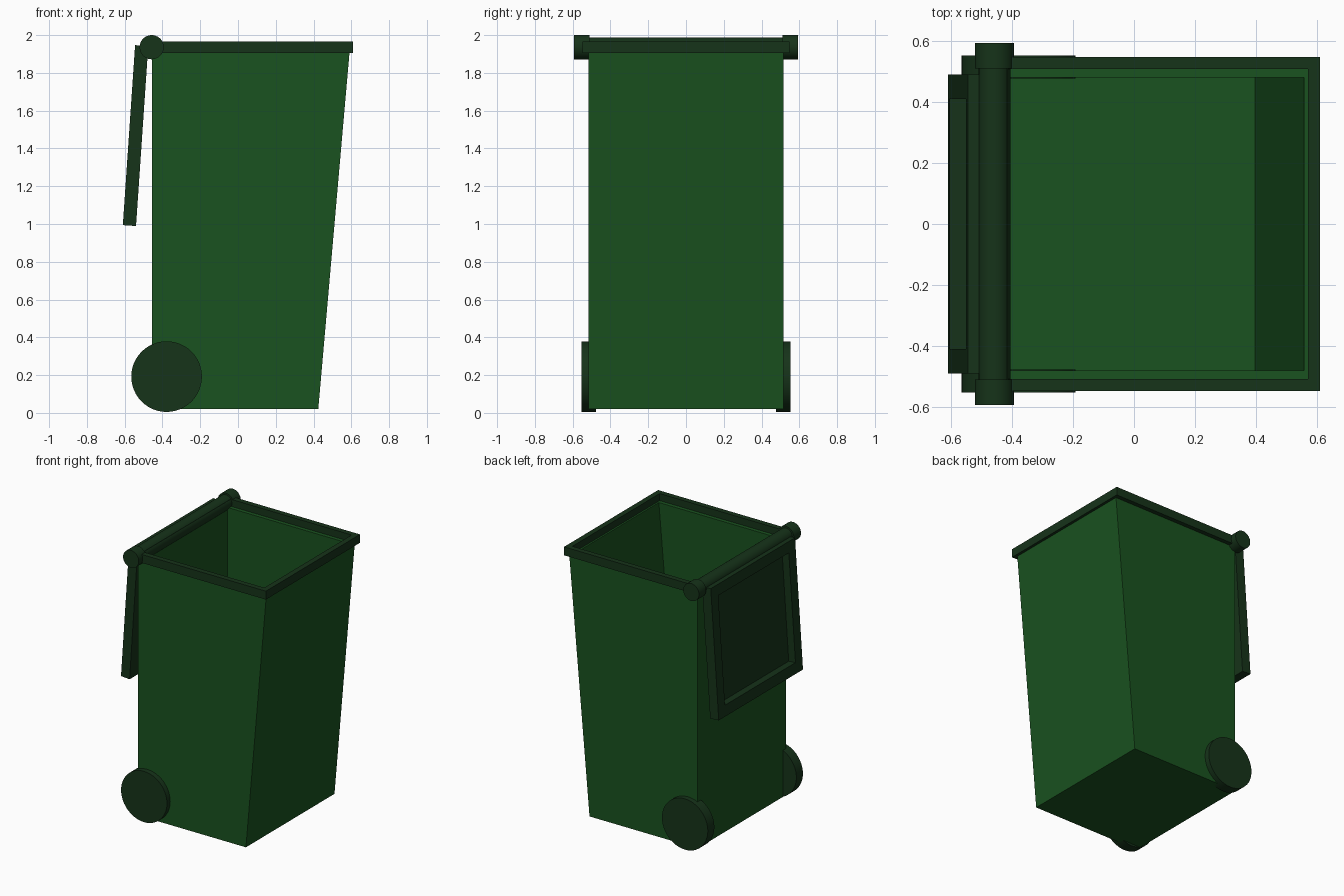
import bpy, bmesh, math

if "Cube" in bpy.data.objects:
    bpy.data.objects.remove(bpy.data.objects["Cube"])


def material(name, rgb):
    m = bpy.data.materials.new(name)
    m.diffuse_color = (*rgb, 1)
    m.use_nodes = True
    m.node_tree.nodes["Principled BSDF"].inputs["Base Color"].default_value = m.diffuse_color
    return m


GREEN = material("green_plastic", (0.010, 0.085, 0.014))
DARK = material("dark_green_plastic", (0.008, 0.033, 0.010))


def rect(x0, x1, y, z):
    return [(x0, -y, z), (x1, -y, z), (x1, y, z), (x0, y, z)]


def shell(name, loops, mat, ring=False):
    """Join rectangular loops into a tray (capped ends) or a closed ring."""
    bm = bmesh.new()
    vs = [[bm.verts.new(p) for p in loop] for loop in loops]
    pairs = list(zip(vs, vs[1:]))
    if ring:
        pairs.append((vs[-1], vs[0]))
    else:
        bm.faces.new(vs[0])
        bm.faces.new(vs[-1])
    for a, b in pairs:
        for i in range(4):
            j = (i + 1) % 4
            bm.faces.new((a[i], a[j], b[j], b[i]))
    bmesh.ops.recalc_face_normals(bm, faces=bm.faces)
    me = bpy.data.meshes.new(name)
    bm.to_mesh(me)
    bm.free()
    ob = bpy.data.objects.new(name, me)
    bpy.context.collection.objects.link(ob)
    me.materials.append(mat)
    return ob


def rod(name, x, z, y0, y1, r):
    """Cylinder lying along y."""
    bpy.ops.mesh.primitive_cylinder_add(
        vertices=48, radius=r, depth=y1 - y0,
        location=(x, (y0 + y1) / 2, z), rotation=(math.pi / 2, 0, 0))
    ob = bpy.context.object
    ob.name = name
    ob.data.materials.append(DARK)
    bpy.ops.object.shade_smooth_by_angle(angle=math.radians(35))
    return ob


# Hollow bin body with a sloping front
shell("bin_body", [
    rect(-0.455, 0.425, 0.515, 0.02),
    rect(-0.455, 0.591, 0.515, 1.915),
    rect(-0.42, 0.557, 0.48, 1.915),
    rect(-0.42, 0.396, 0.48, 0.05)], GREEN)

# Rim around the opening
shell("rim", [
    rect(-0.46, 0.61, 0.547, 1.905),
    rect(-0.46, 0.61, 0.547, 1.967),
    rect(-0.415, 0.57, 0.508, 1.967),
    rect(-0.415, 0.57, 0.508, 1.905)], DARK, ring=True)

# Open lid hanging down the back, its recessed underside facing out
lid = shell("lid", [
    rect(0, 0.955, 0.49, 0),
    rect(0, 0.955, 0.49, -0.07),
    rect(0.08, 0.875, 0.41, -0.07),
    rect(0.08, 0.875, 0.41, -0.015)], DARK)
lid.location = (-0.475, 0, 1.942)
lid.rotation_euler = (0, math.pi / 2 + 0.068, 0)

# Hinge bar with thicker end knobs, and wheels
rod("hinge_bar", -0.457, 1.935, -0.52, 0.52, 0.052)
for side, s in (("left", -1), ("right", 1)):
    ya, yb = sorted((s * 0.51, s * 0.593))
    rod(f"hinge_knob_{side}", -0.457, 1.936, ya, yb, 0.064)
    ya, yb = sorted((s * 0.477, s * 0.553))
    rod(f"wheel_{side}", -0.378, 0.192, ya, yb, 0.187)
